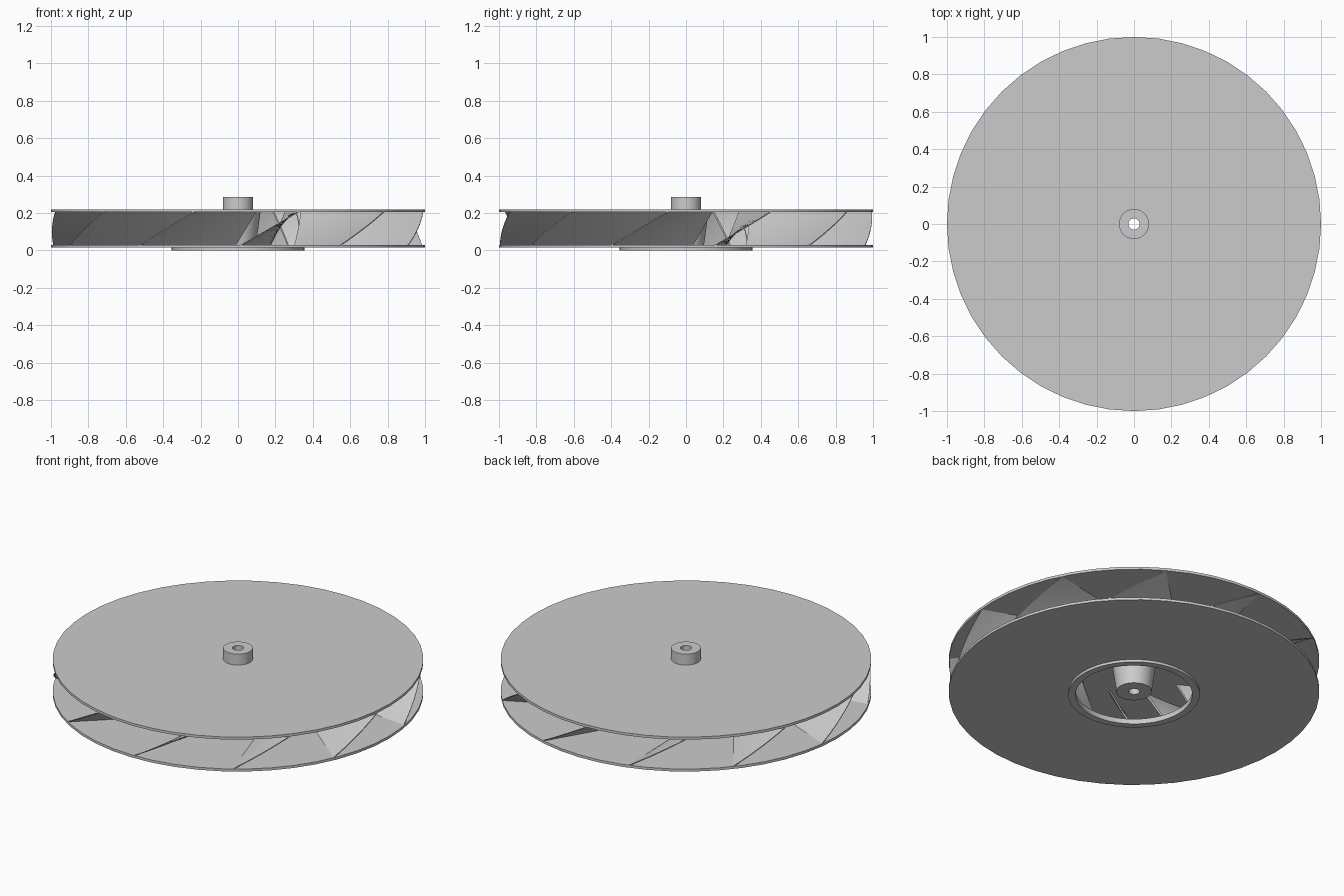
import bpy, bmesh, math

if "Cube" in bpy.data.objects:
    bpy.data.objects.remove(bpy.data.objects["Cube"], do_unlink=True)

metal = bpy.data.materials.new("grey metal")
metal.use_nodes = True
GREY = (0.6, 0.6, 0.6, 1)
metal.diffuse_color = GREY
metal.node_tree.nodes["Principled BSDF"].inputs["Base Color"].default_value = GREY


def finish(name, bm, angle=30):
    bmesh.ops.recalc_face_normals(bm, faces=bm.faces)
    mesh = bpy.data.meshes.new(name)
    bm.to_mesh(mesh)
    bm.free()
    mesh.materials.append(metal)
    obj = bpy.data.objects.new(name, mesh)
    bpy.context.collection.objects.link(obj)
    bpy.ops.object.select_all(action="DESELECT")
    obj.select_set(True)
    bpy.context.view_layer.objects.active = obj
    bpy.ops.object.shade_smooth_by_angle(angle=math.radians(angle))
    return obj


def lathe(name, profile, sides=48):
    """Revolve a closed (radius, height) profile around the z axis."""
    bm = bmesh.new()
    rings = []
    for i in range(sides):
        a = math.tau * i / sides
        rings.append([bm.verts.new((r * math.cos(a), r * math.sin(a), z)) for r, z in profile])
    for i in range(sides):
        a, b = rings[i], rings[(i + 1) % sides]
        for j in range(len(profile)):
            k = (j + 1) % len(profile)
            bm.faces.new((a[j], b[j], b[k], a[k]))
    return finish(name, bm)


def washer(name, inner, outer, low, high):
    return lathe(name, [(inner, low), (outer, low), (outer, high), (inner, high)])


BORE, EYE = 0.03, 0.315
LOW, HIGH = 0.03, 0.205

# Plates, inlet ring and hub
washer("back_plate", BORE, 1.0, HIGH, 0.22)
washer("front_plate", EYE, 1.0, 0.015, LOW)
washer("inlet_ring", EYE, 0.355, 0.0, 0.015)
washer("shaft_collar", BORE, 0.08, 0.22, 0.285)
lathe("hub_cone", [(BORE, 0.02), (0.095, 0.02), (0.12, HIGH), (BORE, HIGH)])

# Blades: a swept curve, twisted as it rises between the plates
BLADES, STEPS, LEVELS = 11, 14, 6
INNER, OUTER, THICK = 0.34, 0.995, 0.01
TWIST = math.radians(17.8)
START = math.radians(-23.6)


def blade_point(u, v, side, turn):
    r = OUTER + (INNER - OUTER) * u
    t = -math.log(r)
    a = START + turn + TWIST * v + 0.268 * t + 0.193 * t * t
    a += side * THICK / (2 * r)
    return (r * math.cos(a), r * math.sin(a), LOW + (HIGH - LOW) * v)


def blade(index):
    bm = bmesh.new()
    turn = math.tau * index / BLADES
    loops = []
    for j in range(LEVELS + 1):
        v = j / LEVELS
        path = [(i / STEPS, 1) for i in range(STEPS + 1)]
        path += [(u, -1) for u, _ in reversed(path)]
        loops.append([bm.verts.new(blade_point(u, v, s, turn)) for u, s in path])
    n = len(loops[0])
    for a, b in zip(loops, loops[1:]):
        for i in range(n):
            k = (i + 1) % n
            bm.faces.new((a[i], a[k], b[k], b[i]))
    # Close the edges that meet the plates
    for loop in (loops[0], loops[-1]):
        for i in range(STEPS):
            bm.faces.new((loop[i], loop[i + 1], loop[n - 2 - i], loop[n - 1 - i]))
    finish(f"blade_{index + 1}", bm)


for index in range(BLADES):
    blade(index)
